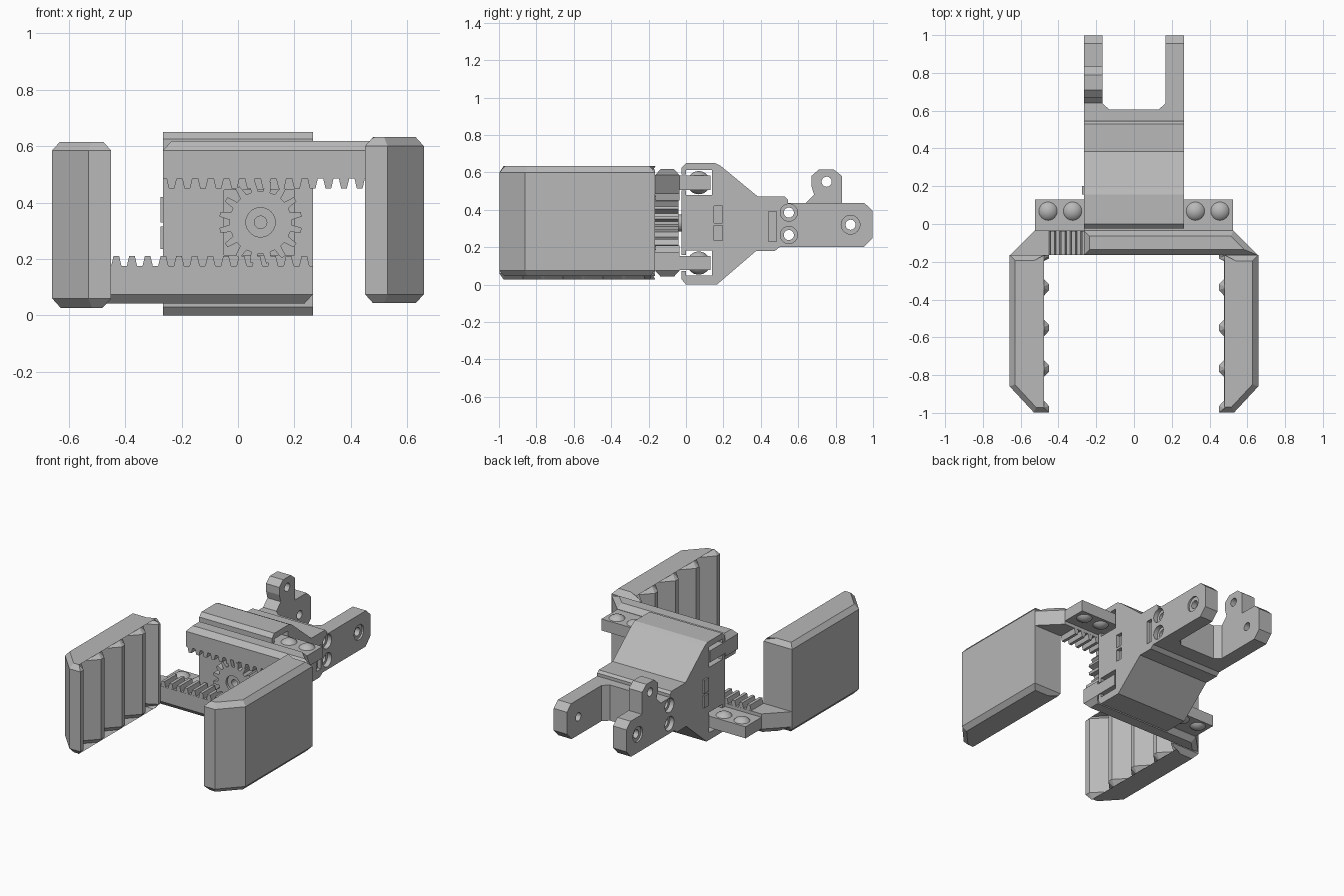
import bpy, bmesh, math
from mathutils import Vector

cube = bpy.data.objects.get("Cube")
if cube:
    bpy.data.objects.remove(cube, do_unlink=True)

GREY = bpy.data.materials.new("plain_grey")
GREY.use_nodes = True
GREY.diffuse_color = (0.48, 0.48, 0.48, 1)
GREY.node_tree.nodes["Principled BSDF"].inputs["Base Color"].default_value = GREY.diffuse_color

MID = 0.33      # height of the gear axle
HALF = 0.265    # half width of the body


def add(name, bm):
    bmesh.ops.recalc_face_normals(bm, faces=bm.faces)
    me = bpy.data.meshes.new(name)
    bm.to_mesh(me)
    bm.free()
    me.materials.append(GREY)
    ob = bpy.data.objects.new(name, me)
    bpy.context.collection.objects.link(ob)
    return ob


def prism(name, pts, axis, lo, hi, top=0, bottom=0):
    """Extrude a 2D outline along an axis, with optional sloped end caps."""
    place = {"x": lambda a, b: (lo, a, b), "y": lambda a, b: (a, lo, b),
             "z": lambda a, b: (a, b, lo)}[axis]
    bm = bmesh.new()
    base = bm.faces.new([bm.verts.new(place(*p)) for p in pts])
    new = bmesh.ops.extrude_face_region(bm, geom=[base])["geom"]
    shift = Vector([(hi - lo) * (axis == k) for k in "xyz"])
    bmesh.ops.translate(bm, vec=shift, verts=[g for g in new if isinstance(g, bmesh.types.BMVert)])
    cap = [g for g in new if isinstance(g, bmesh.types.BMFace)]
    bmesh.ops.recalc_face_normals(bm, faces=bm.faces)
    for faces, size in ((cap, top), ([base], bottom)):
        if size:
            bmesh.ops.inset_region(bm, faces=faces, thickness=size * 0.9, depth=size,
                                   use_even_offset=True)
    return add(name, bm)


def box(name, x, y, z):
    return prism(name, [(x[0], y[0]), (x[1], y[0]), (x[1], y[1]), (x[0], y[1])], "z", *z)


def disc(name, a, b, r, axis, lo, hi, n=32):
    ring = [(a + r * math.cos(math.tau * i / n), b + r * math.sin(math.tau * i / n)) for i in range(n)]
    return prism(name, ring, axis, lo, hi)


def cut(targets, cutters):
    for c in cutters:
        c.hide_render = True
        for ob in targets:
            m = ob.modifiers.new("cut", "BOOLEAN")
            m.operation, m.object, m.solver = "DIFFERENCE", c, "EXACT"
            bpy.context.view_layer.objects.active = ob
            bpy.ops.object.modifier_apply(modifier=m.name)
        bpy.data.objects.remove(c, do_unlink=True)


# Body: one side profile with rail channels, gear pocket and side slots
body = prism("body", [
    (-0.025, 0.03), (0.0, 0.0), (0.165, 0.0), (0.375, 0.18), (0.475, 0.18), (0.5, 0.2), (0.545, 0.2),
    (0.545, 0.455), (0.53, 0.47), (0.385, 0.47), (0.185, 0.635), (0.155, 0.65), (0.0, 0.65),
    (-0.025, 0.625)], "x", -HALF, HALF)
cutters = [box("pocket", (-0.05, 0.2), (-0.1, 0.08), (0.215, 0.445))]
for z in (0.545, 0.115):
    cutters.append(box("channel", (-1, 1), (0.0, 0.14), (z - 0.067, z + 0.067)))
    cutters.append(box("channel_mouth", (-1, 1), (-0.1, 0.02), (z - 0.043, z + 0.043)))
for lo, hi in ((0.235, 0.315), (0.33, 0.42)):
    cutters.append(box("slot", (0.24, 0.3), (0.15, 0.195), (lo, hi)))
    box("side_tab", (-0.275, -0.26), (0.155, 0.2), (lo, hi))
cutters.append(box("rear_slot", (0.24, 0.3), (0.44, 0.485), (0.23, 0.39)))
cut([body], cutters)

# Rear yoke: crossbar with chamfered inner corners
yoke_half = [(HALF, 0.53), (HALF, 0.65), (0.168, 0.65), (0.168, 0.64), (0.13, 0.605)]
crossbar = prism("yoke_crossbar", yoke_half + [(-x, y) for x, y in reversed(yoke_half)], "z", 0.2, 0.435)

# Yoke arms: the right one carries an upright lug
tip = [(0.64, 0.2), (0.95, 0.2), (0.998, 0.25), (0.998, 0.395), (0.955, 0.435)]
lug = [(0.835, 0.435), (0.835, 0.58), (0.79, 0.615), (0.71, 0.615), (0.67, 0.58), (0.67, 0.53),
       (0.685, 0.48)]
left_arm = prism("left_yoke_arm", tip + [(0.64, 0.435)], "x", 0.168, HALF)
right_arm = prism("right_yoke_arm", tip + lug + [(0.64, 0.435)], "x", -HALF, -0.168)
cut([left_arm, right_arm], [disc("pivot_hole", 0.88, 0.32, 0.027, "x", -1, 1)])
cut([left_arm], [disc("left_recess", 0.88, 0.32, 0.05, "x", 0.253, 0.3)])
cut([right_arm], [disc("right_recess", 0.88, 0.32, 0.05, "x", -0.3, -0.253),
                  disc("lug_hole", 0.752, 0.55, 0.027, "x", -1, 1)])
for z in (0.265, 0.385):
    cut([body, crossbar], [disc("bolt_hole", 0.55, z, 0.027, "x", -1, 1),
                           disc("left_bolt_seat", 0.55, z, 0.046, "x", 0.235, 0.3),
                           disc("right_bolt_seat", 0.55, z, 0.046, "x", -0.3, -0.235)])

# Gear between the racks
TEETH = 16
outline = []
for i in range(TEETH):
    for step, r in ((-0.3, 0.11), (-0.15, 0.147), (0.15, 0.147), (0.3, 0.11)):
        a = math.tau * (i + 0.5 + step) / TEETH
        outline.append((0.08 + r * math.cos(a), MID + r * math.sin(a)))
gear = prism("gear", outline, "y", -0.165, -0.04)
cut([gear], [disc("gear_recess", 0.08, MID, 0.052, "y", -0.2, -0.15),
             disc("axle_hole", 0.08, MID, 0.022, "y", -0.2, -0.08)])
disc("gear_shaft", 0.08, MID, 0.045, "y", -0.06, 0.1)

# Left jaw: rack bar, teeth, rail, balls and saw-edged finger
jaw = [prism("rack_bar", [(-HALF, -0.165), (0.655, -0.165), (0.525, -0.035), (-HALF, -0.035)],
             "z", 0.485, 0.585, top=0.033)]
for i in range(13):
    x = -0.235 + 0.0555 * i
    jaw.append(prism("rack_tooth", [(x - 0.019, 0.488), (x - 0.01, 0.45), (x + 0.01, 0.45),
                                    (x + 0.019, 0.488)], "y", -0.164, -0.036))
jaw.append(box("rail", (-HALF, 0.525), (-0.04, 0.13), (0.507, 0.583)))
for x in (0.325, 0.455):
    bm = bmesh.new()
    bmesh.ops.create_uvsphere(bm, u_segments=24, v_segments=16, radius=0.062)
    bmesh.ops.translate(bm, vec=(x, 0.068, 0.545), verts=bm.verts)
    ball = add("rail_ball", bm)
    ball.data.shade_smooth()
    jaw.append(ball)

finger = [(0.45, -0.165), (0.658, -0.165), (0.658, -0.86), (0.53, -0.998), (0.45, -0.998)]
for i in range(4):
    y = -0.98 + 0.215 * i
    if i:
        finger.append((0.45, y - 0.016))
    finger += [(0.45, y + 0.016), (0.537, y + 0.1075)]
finger.append((0.45, -0.182))
jaw.append(prism("finger", finger, "z", 0.075, 0.6, top=0.033, bottom=0.03))

# Right jaw: the same parts turned half a turn about the gear axis
for ob in jaw:
    twin = ob.copy()
    twin.name = "right_" + ob.name
    ob.name = "left_" + ob.name
    twin.rotation_euler = (0, math.pi, 0)
    twin.location = (0, 0, 2 * MID)
    bpy.context.collection.objects.link(twin)
